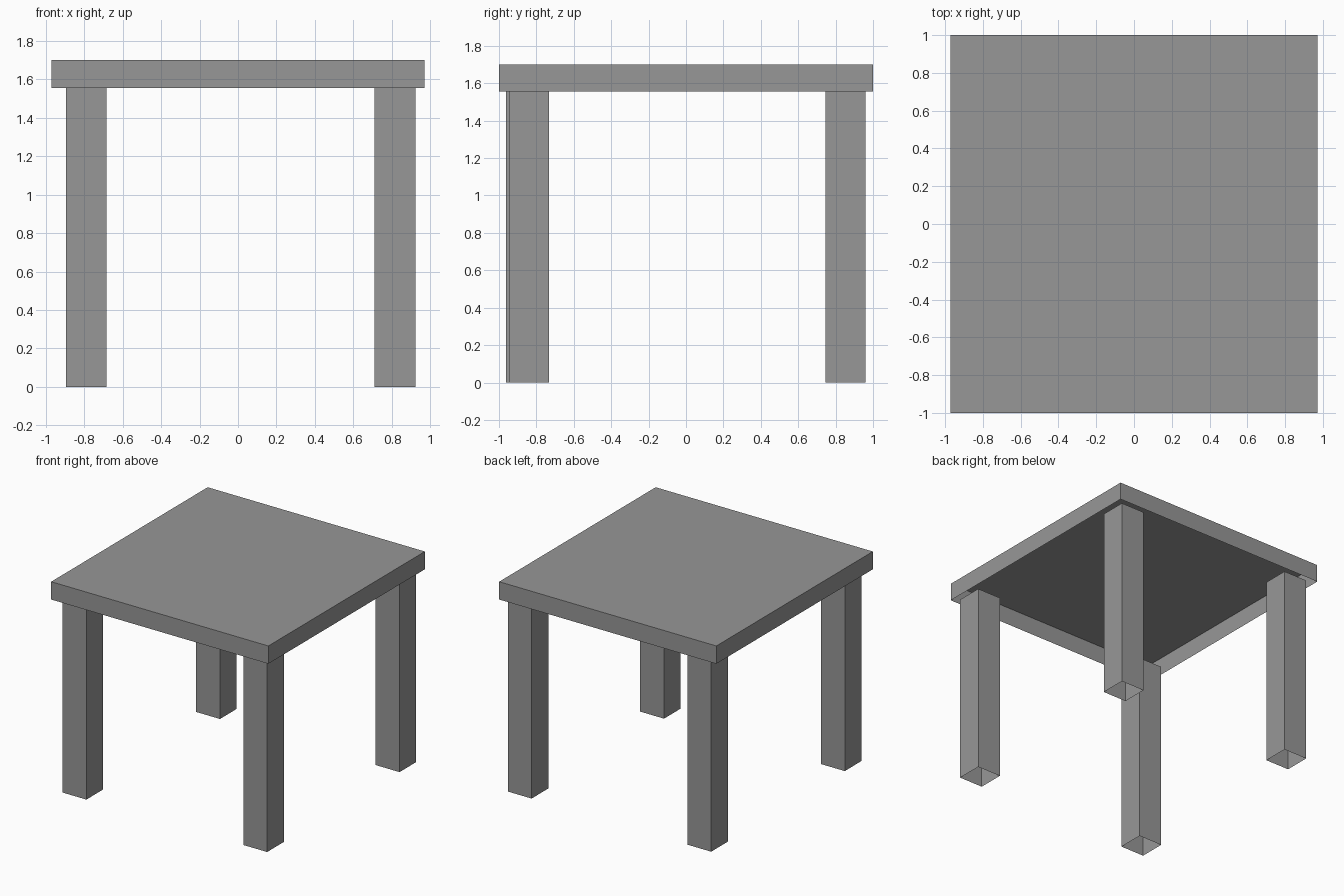
import bpy
import bmesh
from mathutils import Matrix, Vector

if "Cube" in bpy.data.objects:
    bpy.data.objects.remove(bpy.data.objects["Cube"], do_unlink=True)

grey = bpy.data.materials.new("plain_grey")
grey.use_nodes = True
GREY = (0.31, 0.31, 0.31, 1)
grey.diffuse_color = GREY
grey.node_tree.nodes["Principled BSDF"].inputs["Base Color"].default_value = GREY


def open_box(name, centre, size):
    """A thin-walled box without a bottom face."""
    bm = bmesh.new()
    bmesh.ops.create_cube(bm, size=1, matrix=Matrix.Translation(centre) @ Matrix.Diagonal((*size, 1)))
    bm.normal_update()
    bottom = [f for f in bm.faces if f.normal.z < -0.9]
    bmesh.ops.delete(bm, geom=bottom, context="FACES_ONLY")
    mesh = bpy.data.meshes.new(name)
    bm.to_mesh(mesh)
    bm.free()
    mesh.materials.append(grey)
    obj = bpy.data.objects.new(name, mesh)
    bpy.context.collection.objects.link(obj)
    return obj


TOP, UNDERSIDE, LEG = 1.70, 1.556, 0.213

# Table top, hollow from below
open_box("table_top", Vector((0, 0, (TOP + UNDERSIDE) / 2)), (1.943, 2, TOP - UNDERSIDE))

# Four square legs, slightly uneven in placement
legs = {
    "front_right_leg": (-0.79, -0.855),
    "front_left_leg": (0.817, -0.84),
    "back_right_leg": (-0.79, 0.852),
    "back_left_leg": (0.817, 0.852),
}
for name, (x, y) in legs.items():
    open_box(name, Vector((x, y, UNDERSIDE / 2)), (LEG, LEG, UNDERSIDE))
